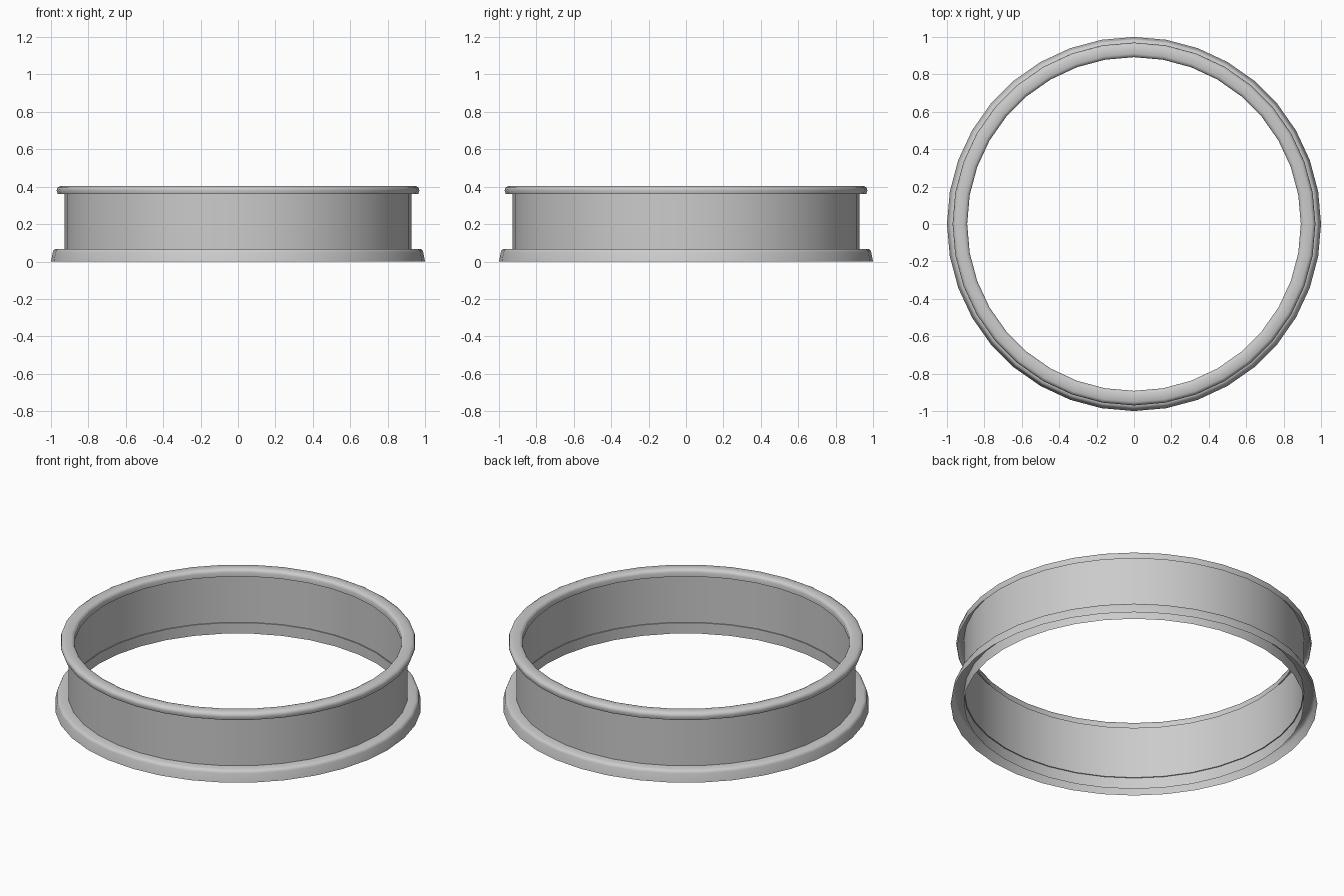
import bpy, bmesh, math

if "Cube" in bpy.data.objects:
    bpy.data.objects.remove(bpy.data.objects["Cube"])

SIDES = 36

# Open sheet profiles (radius, height)
WALL = [(0.928, 0.0), (0.928, 0.4)]
BASE_SKIRT = [(1.0, 0.0), (0.99, 0.05), (0.985, 0.062), (0.972, 0.068), (0.922, 0.068)]
TOP_RIM = [(0.963, 0.36), (0.97, 0.38), (0.966, 0.395), (0.952, 0.403),
           (0.91, 0.403), (0.897, 0.397), (0.892, 0.385), (0.892, 0.36)]


def lathe(name, profile, sides):
    bm = bmesh.new()
    rings = []
    for i in range(sides):
        a = 2 * math.pi * i / sides
        rings.append([bm.verts.new((r * math.cos(a), r * math.sin(a), z)) for r, z in profile])
    for i in range(sides):
        a, b = rings[i], rings[(i + 1) % sides]
        for j in range(len(profile) - 1):
            bm.faces.new((a[j], b[j], b[j + 1], a[j + 1]))
    mesh = bpy.data.meshes.new(name)
    bm.to_mesh(mesh)
    bm.free()
    obj = bpy.data.objects.new(name, mesh)
    bpy.context.collection.objects.link(obj)
    bpy.ops.object.select_all(action='DESELECT')
    bpy.context.view_layer.objects.active = obj
    obj.select_set(True)
    bpy.ops.object.shade_smooth_by_angle(angle=math.radians(60))
    return obj


# Thin band with a hollow skirt at the bottom and a hollow rolled rim at the top
lathe("wall_band", WALL, SIDES)
lathe("base_skirt", BASE_SKIRT, SIDES)
lathe("top_rim", TOP_RIM, SIDES)
